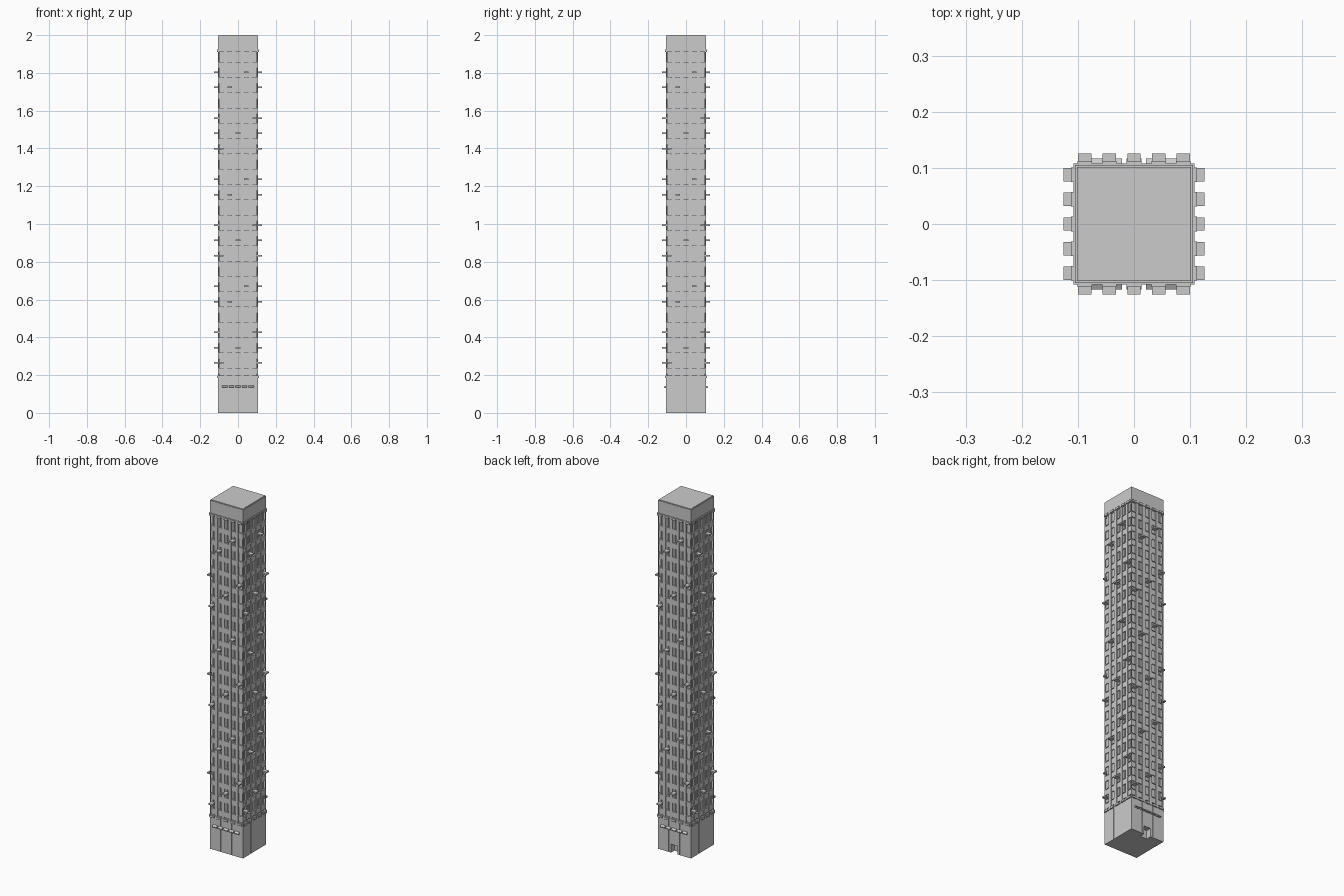
import bpy, bmesh
from mathutils import Matrix, Vector
from math import radians

if "Cube" in bpy.data.objects:
    bpy.data.objects.remove(bpy.data.objects["Cube"])

H = 0.105            # half width of the tower
Z0, Z1 = 0.19, 1.915  # facade zone
FLOOR = 0.081
COLS = [-0.088, -0.044, 0, 0.044, 0.088]


def add_box(bm, x0, x1, y0, y1, z0, z1, turn=0):
    m = (Matrix.Rotation(radians(90 * turn), 4, 'Z')
         @ Matrix.Translation(((x0 + x1) / 2, (y0 + y1) / 2, (z0 + z1) / 2))
         @ Matrix.Diagonal((x1 - x0, y1 - y0, z1 - z0, 1)))
    bmesh.ops.create_cube(bm, size=1, matrix=m)


def on_face(bm, u, w, d0, d1, z0, z1, turns=range(4)):
    """Box on the chosen sides: u along the wall, d outward from the axis."""
    for t in turns:
        add_box(bm, u - w / 2, u + w / 2, -d1, -d0, z0, z1, t)


def finish(bm, name):
    me = bpy.data.meshes.new(name)
    bm.to_mesh(me)
    bm.free()
    ob = bpy.data.objects.new(name, me)
    bpy.context.collection.objects.link(ob)
    return ob


# Base block with panel grooves and a rear doorway
bm = bmesh.new()
add_box(bm, -H, H, -H, H, 0, Z0)
base = finish(bm, "base")
bm = bmesh.new()
for u in (-0.035, 0.035):
    on_face(bm, u, 0.003, H - 0.003, H + 0.02, -0.02, 0.178)
on_face(bm, 0, 0.042, 0.075, H + 0.02, -0.02, 0.048, [2])
cutter = finish(bm, "base_cutter")
cutter.hide_render = True
cutter.hide_viewport = True
cutter.display_type = 'WIRE'
mod = base.modifiers.new("cut", 'BOOLEAN')
mod.object = cutter
mod.solver = 'EXACT'

# Recessed core of the shaft
bm = bmesh.new()
add_box(bm, -0.098, 0.098, -0.098, 0.098, Z0, Z1)
finish(bm, "shaft_core")

# Corner piers and pilasters between window columns
bm = bmesh.new()
for sx in (-1, 1):
    for sy in (-1, 1):
        add_box(bm, sx * 0.1025 - 0.0025, sx * 0.1025 + 0.0025,
                sy * 0.1025 - 0.0025, sy * 0.1025 + 0.0025, Z0, Z1)
for u in (-0.066, -0.022, 0.022, 0.066):
    on_face(bm, u, 0.017, 0.097, H, Z0, Z1)
finish(bm, "pilasters")

# Spandrels, sills and window mullions on every floor
spandrels, sills, mullions = bmesh.new(), bmesh.new(), bmesh.new()
for f in range(21):
    z = 0.205 + f * FLOOR
    for c in COLS:
        w = 0.024
        on_face(spandrels, c, w, 0.097, 0.103, z, z + 0.03)
        on_face(sills, c, w, 0.097, 0.1065, z + 0.03, z + 0.033)
        on_face(mullions, c, 0.002, 0.097, 0.1, z + 0.033, z + FLOOR)
finish(spandrels, "spandrels")
finish(sills, "window_sills")
finish(mullions, "window_mullions")

# Small window units, scattered in a pattern repeating every seven floors
bm = bmesh.new()
pattern = {0: 0, 1: 2, 2: 4, 4: 1, 5: 3}
for f in range(21):
    if f % 7 in pattern:
        c = COLS[pattern[f % 7]]
        z = 0.265 + f * FLOOR
        on_face(bm, c, 0.024, 0.097, 0.126, z - 0.004, z + 0.004)
finish(bm, "window_units")

# Moulding bands with blocks at the foot and head of the shaft
bm = bmesh.new()
for z in (Z0, 1.917):
    add_box(bm, -0.1075, 0.1075, -0.1075, 0.1075, z - 0.004, z + 0.008)
    for c in COLS:
        on_face(bm, c, 0.026, 0.1, 0.112, z - 0.006, z + 0.006)
finish(bm, "moulding_bands")

# Sloped awnings on the front and back of the base
bm = bmesh.new()
for i in range(-2, 3):
    for t in (0, 2):
        n = len(bm.verts)
        on_face(bm, i * 0.035, 0.027, 0.104, 0.117, 0.133, 0.145, [t])
        bm.verts.ensure_lookup_table()
        for v in bm.verts[n:]:
            if abs(v.co.y) > 0.11 and v.co.z > 0.14:
                v.co.z = 0.138
finish(bm, "awnings")

# Plain top block with a slightly smaller roof cap
bm = bmesh.new()
add_box(bm, -H, H, -H, H, Z1, 1.996)
add_box(bm, -0.102, 0.102, -0.102, 0.102, 1.99, 2.0)
finish(bm, "crown")
